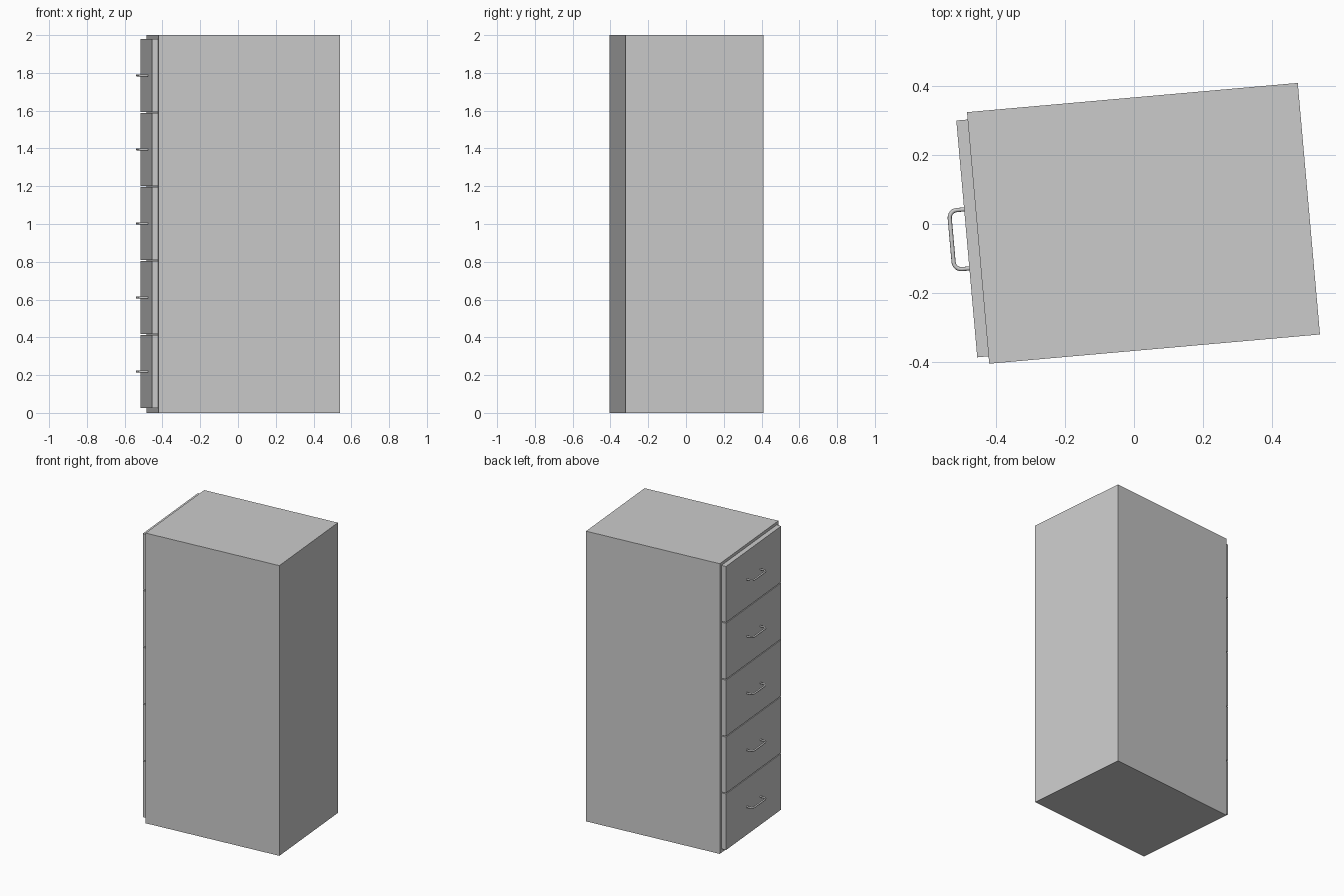
import bpy, math
from mathutils import Matrix

if "Cube" in bpy.data.objects:
    bpy.data.objects.remove(bpy.data.objects["Cube"])

# The whole cabinet is turned about 5 degrees; local -x is the drawer side
PLACE = Matrix.Translation((0.0275, 0.002, 0)) @ Matrix.Rotation(math.radians(5.05), 4, 'Z')


def box(name, x0, x1, width, z0, z1):
    bpy.ops.mesh.primitive_cube_add(size=1)
    ob = bpy.context.object
    ob.name = name
    ob.data.transform(Matrix.Translation(((x0 + x1) / 2, 0, (z0 + z1) / 2))
                      @ Matrix.Diagonal((x1 - x0, width, z1 - z0, 1)))
    ob.matrix_world = PLACE
    return ob


def handle(name, z):
    # U-shaped rod with rounded corners
    x_in, x_out, half, r, rod = -0.510, -0.559, 0.086, 0.022, 0.006
    side = [(x_in, half)]
    for i in range(7):
        a = math.radians(90 + 15 * i)
        side.append((x_out + r + r * math.cos(a), half - r + r * math.sin(a)))
    path = side + [(x, -y) for x, y in reversed(side)]
    cu = bpy.data.curves.new(name, 'CURVE')
    cu.dimensions = '3D'
    cu.bevel_depth = rod
    cu.bevel_resolution = 3
    cu.use_fill_caps = True
    sp = cu.splines.new('POLY')
    sp.points.add(len(path) - 1)
    for p, (x, y) in zip(sp.points, path):
        p.co = (x, y, z, 1)
    ob = bpy.data.objects.new(name, cu)
    bpy.context.collection.objects.link(ob)
    ob.matrix_world = PLACE
    bpy.ops.object.select_all(action='DESELECT')
    ob.select_set(True)
    bpy.context.view_layer.objects.active = ob
    bpy.ops.object.convert(target='MESH')
    bpy.ops.object.shade_smooth_by_angle(angle=math.radians(40))


# Cabinet body
box("cabinet_body", -0.482, 0.482, 0.733, 0, 2)

# Five drawer fronts, each with a handle
for i in range(5):
    z = 0.219 + 0.392 * i
    box(f"drawer_front_{i + 1}", -0.515, -0.481, 0.69, z - 0.193, z + 0.193)
    handle(f"drawer_handle_{i + 1}", z)
